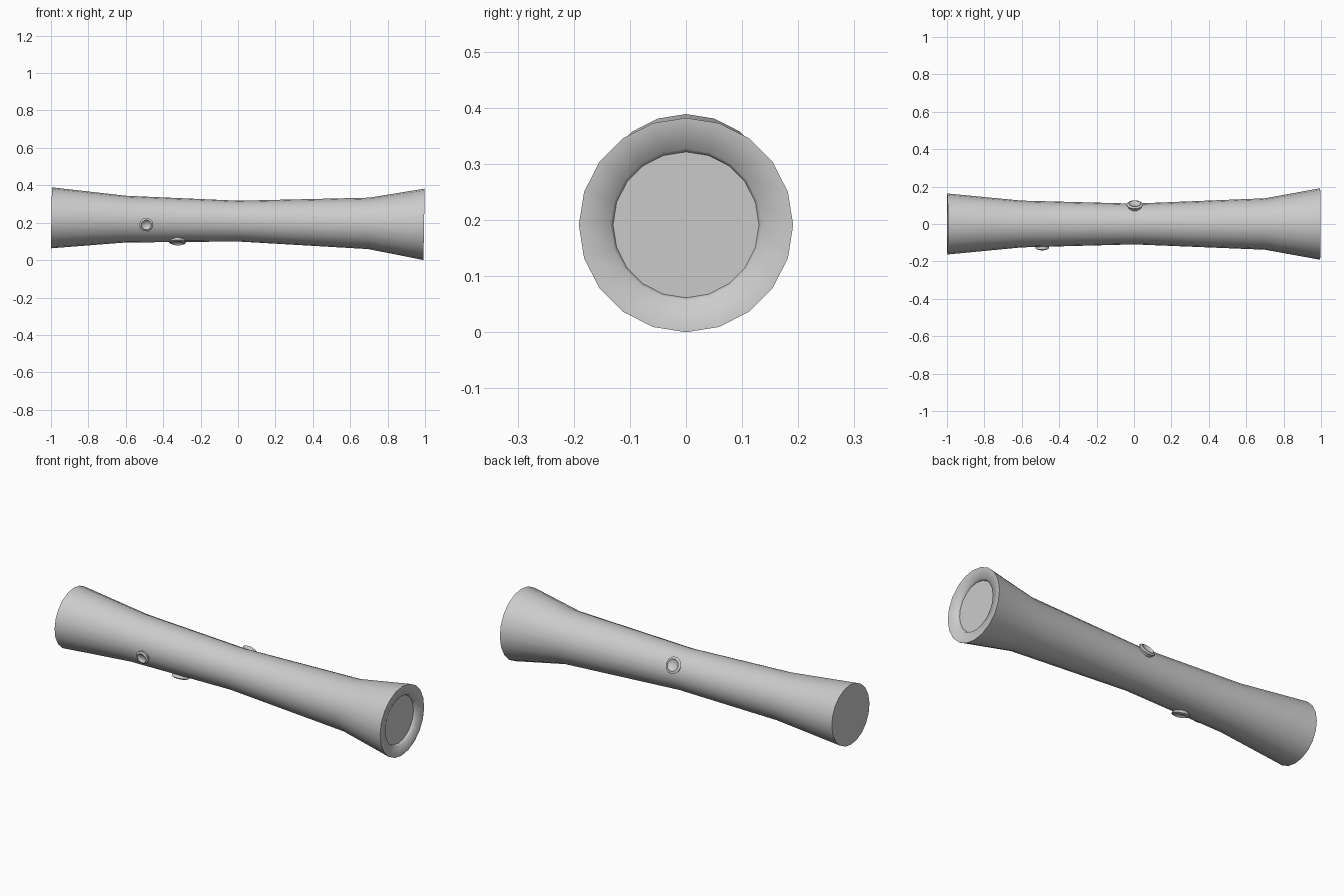
import bpy, bmesh
from math import sin, cos, pi, radians
from mathutils import Vector, Matrix

if "Cube" in bpy.data.objects:
    bpy.data.objects.remove(bpy.data.objects["Cube"])

TILT = Matrix.Translation((0, 0, 0.2085)) @ Matrix.Rotation(radians(1), 4, 'Y')


def lathe(name, profile, sides, matrix):
    """Closed solid of revolution about local z from (radius, height) points."""
    bm = bmesh.new()
    rings = []
    for r, h in profile:
        rings.append([bm.verts.new((r * cos(2 * pi * i / sides),
                                    r * sin(2 * pi * i / sides), h))
                      for i in range(sides)])
    for a, b in zip(rings, rings[1:]):
        for i in range(sides):
            j = (i + 1) % sides
            bm.faces.new((a[i], a[j], b[j], b[i]))
    bm.faces.new(rings[0][::-1])
    bm.faces.new(rings[-1])
    bm.transform(matrix)
    bmesh.ops.recalc_face_normals(bm, faces=bm.faces)
    mesh = bpy.data.meshes.new(name)
    bm.to_mesh(mesh)
    bm.free()
    ob = bpy.data.objects.new(name, mesh)
    bpy.context.collection.objects.link(ob)
    bpy.ops.object.select_all(action='DESELECT')
    ob.select_set(True)
    bpy.context.view_layer.objects.active = ob
    bpy.ops.object.shade_smooth_by_angle(angle=radians(70))
    return ob


# Log: waisted trunk with a recessed disc in the right end
lathe("log_trunk",
      [(0.163, -0.998), (0.125, -0.60), (0.109, 0.0), (0.1375, 0.70),
       (0.191, 0.995), (0.135, 0.989), (0.130, 0.973)],
      20, TILT @ Matrix.Rotation(radians(90), 4, 'Y'))


# Knots: short flared branch stubs with dished ends
def knot(name, x, direction, dist, r):
    d = Vector(direction).normalized()
    m = (TILT @ Matrix.Translation(Vector((x, 0, 0)) + d * dist)
         @ d.to_track_quat('Z', 'Y').to_matrix().to_4x4())
    lathe(name, [(r * 0.8, -0.05), (r * 0.85, -0.014), (r, 0.0),
                 (r * 0.72, 0.006), (r * 0.6, -0.002)], 10, m)


knot("front_knot", -0.49, (0, -cos(radians(12)), -sin(radians(12))), 0.132, 0.038)
knot("under_knot", -0.32, (0, -sin(radians(18)), -cos(radians(18))), 0.126, 0.046)
knot("back_knot", 0.003, (0, cos(radians(30)), sin(radians(30))), 0.120, 0.045)
